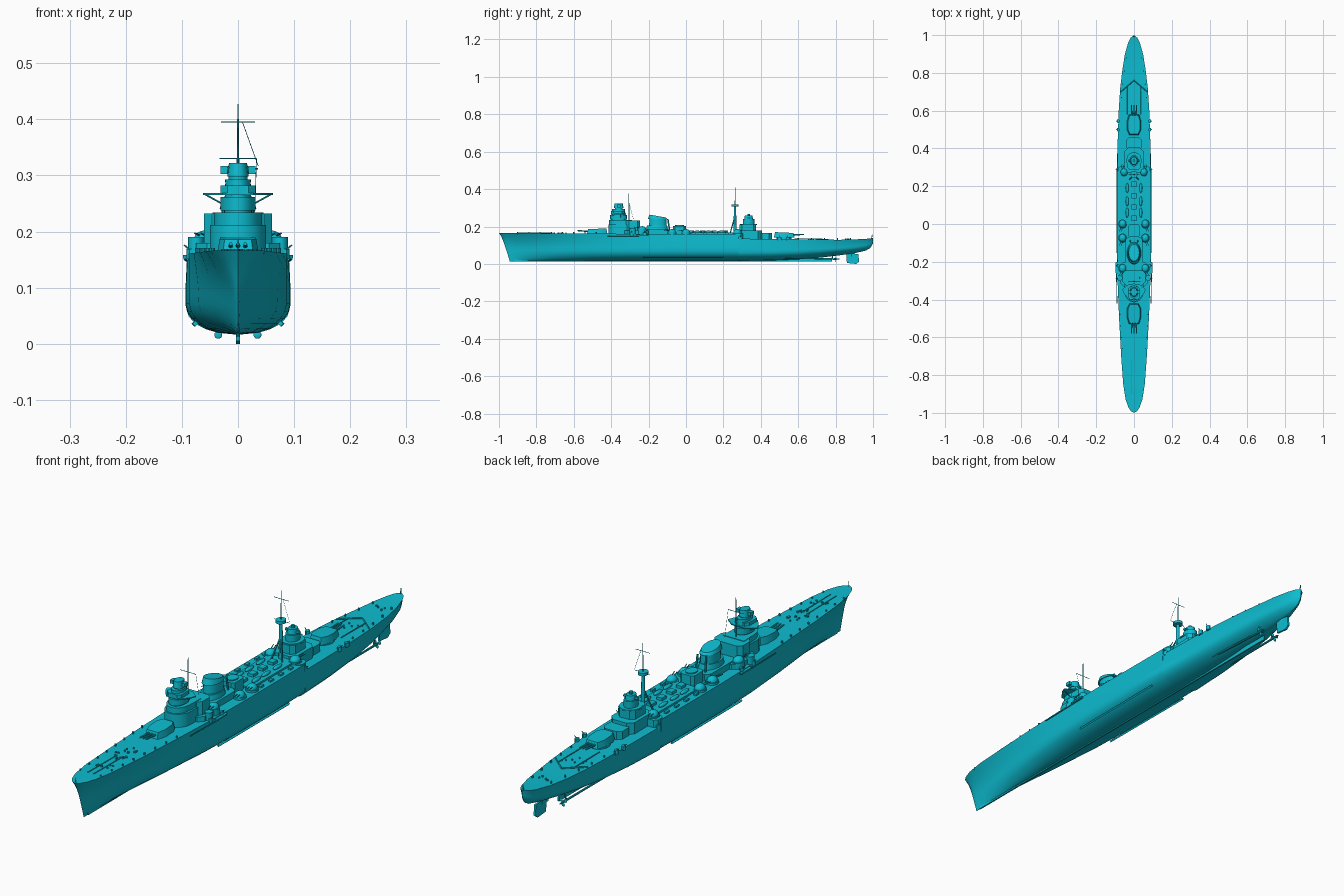
import bpy, bmesh, math, random
from mathutils import Vector, Matrix

random.seed(4)
mat = bpy.data.materials.new("cyan")
mat.diffuse_color = (0.004, 0.51, 0.64, 1)


def finish(name, bm, angle=35):
    bmesh.ops.recalc_face_normals(bm, faces=bm.faces)
    me = bpy.data.meshes.new(name)
    bm.to_mesh(me)
    bm.free()
    ob = bpy.data.objects.new(name, me)
    bpy.context.collection.objects.link(ob)
    me.materials.append(mat)
    bpy.ops.object.select_all(action='DESELECT')
    ob.select_set(True)
    bpy.context.view_layer.objects.active = ob
    bpy.ops.object.shade_smooth_by_angle(angle=math.radians(angle))
    return ob


def prism(name, outline, z0, z1, top=1.0, slope=0.0):
    """Extrude an outline upward; top scales the roof, slope tilts it along y."""
    cx = sum(p[0] for p in outline) / len(outline)
    cy = sum(p[1] for p in outline) / len(outline)
    bm = bmesh.new()
    lo = [bm.verts.new((x, y, z0)) for x, y in outline]
    hi = [bm.verts.new((cx + (x - cx) * top, cy + (y - cy) * top, z1 + slope * (y - cy))) for x, y in outline]
    n = len(lo)
    bm.faces.new(lo)
    bm.faces.new(hi)
    for i in range(n):
        bm.faces.new((lo[i], lo[(i + 1) % n], hi[(i + 1) % n], hi[i]))
    return finish(name, bm)


def rect(x0, x1, y0, y1, c=0.0):
    if c == 0:
        return [(x0, y0), (x1, y0), (x1, y1), (x0, y1)]
    return [(x0 + c, y0), (x1 - c, y0), (x1, y0 + c), (x1, y1 - c),
            (x1 - c, y1), (x0 + c, y1), (x0, y1 - c), (x0, y0 + c)]


def oval(x, y, rx, ry, n=24):
    return [(x + rx * math.cos(2 * math.pi * i / n), y + ry * math.sin(2 * math.pi * i / n)) for i in range(n)]


def rod(name, a, b, r, r2=None, n=8):
    a, b = Vector(a), Vector(b)
    d = b - a
    m = Matrix.Translation((a + b) / 2) @ d.to_track_quat('Z', 'Y').to_matrix().to_4x4()
    bm = bmesh.new()
    bmesh.ops.create_cone(bm, cap_ends=True, segments=n, radius1=r, radius2=r if r2 is None else r2,
                          depth=d.length, matrix=m)
    return finish(name, bm)


def ball(name, c, s):
    bm = bmesh.new()
    bmesh.ops.create_uvsphere(bm, u_segments=16, v_segments=10, radius=1,
                              matrix=Matrix.Translation(c) @ Matrix.Diagonal((*s, 1)))
    return finish(name, bm)


# Hull stations: y, deck half width, deck z, side half width, keel z
ST = [(-1, 0, .166, 0, .012), (-.99, .017, .166, .003, .012), (-.97, .03, .166, .006, .012),
      (-.93, .044, .166, .011, .013), (-.85, .057, .165, .022, .015), (-.7, .068, .163, .044, .016),
      (-.5, .079, .162, .070, .016), (-.3, .087, .161, .087, .016), (-.1, .09, .16, .093, .016),
      (.1, .09, .16, .094, .016), (.28, .089, .16, .092, .016), (.2801, .089, .135, .092, .016),
      (.45, .086, .134, .086, .018), (.6, .081, .132, .077, .024), (.72, .073, .130, .066, .034),
      (.82, .061, .129, .052, .046), (.9, .048, .131, .038, .057), (.96, .031, .134, .022, .071),
      (.985, .019, .136, .012, .085), (1, 0, .138, 0, .11)]
LEVELS = [0, .03, .08, .14, .2, .28, .38, .5, .62, .75, .88, 1]
bm = bmesh.new()
rings = []
for y, deck, zd, side, zk in ST:
    half = []
    n = 1.3 + 0.8 * max(0, 1 - (abs(y) / .95) ** 2)
    lean = 0.058 * max(0, (-y - .6) / .4) ** 2
    for t in LEVELS:
        u = min(1, t / .4)
        x = max(side, .002 if abs(y) < 1 else 0) * (1 - (1 - u) ** n) ** (1 / n)
        v = max(0, (t - .4) / .6)
        x += (deck - side) * v ** 1.7
        half.append((x, y + lean * (1 - t) ** .75, zk + (zd - zk) * t))
    ring = [bm.verts.new(p) for p in reversed(half)]
    ring += [bm.verts.new((-x, yy, z)) for x, yy, z in half[1:]]
    rings.append(ring)
for a, b in zip(rings, rings[1:]):
    for i in range(len(a)):
        j = (i + 1) % len(a)
        bm.faces.new((a[i], a[j], b[j], b[i]))
bmesh.ops.remove_doubles(bm, verts=bm.verts, dist=1e-5)
finish("hull", bm, 40)

# Keel, rudder, shafts, propellers and bilge keels
prism("keel", rect(-.003, .003, -.92, .78), .012, .03)
rod("rudder_post", (0, .885, .04), (0, .885, .075), .005)
bm = bmesh.new()
prof = [(.86, .005), (.91, 0), (.925, .012), (.922, .052), (.875, .058), (.857, .05)]
sides = [[bm.verts.new((s * .004, y, z)) for y, z in prof] for s in (-1, 1)]
for f in sides:
    bm.faces.new(f)
for i in range(6):
    bm.faces.new((sides[0][i], sides[0][i - 1], sides[1][i - 1], sides[1][i]))
finish("rudder", bm)
for s in (-1, 1):
    rod("propeller_shaft", (s * .045, .5, .034), (s * .035, .80, .026), .004)
    rod("shaft_strut", (s * .035, .78, .027), (s * .03, .79, .06), .003)
    rod("propeller_hub", (s * .035, .79, .027), (s * .035, .82, .026), .006, .002)
    for k in range(3):
        a = k * 2 * math.pi / 3 + .5
        ball("propeller_blade", (s * .035 + .011 * math.cos(a), .8, .027 + .011 * math.sin(a)), (.007, .002, .007))
    rod("bilge_keel", (s * .076, -.23, .036), (s * .078, .2, .036), .005, n=4)
    rod("boat_boom", (s * .09, -.42, .15), (s * .093, -.25, .15), .002)

# Main turrets, fore and aft, each with three guns
for pos, z, d in ((-.475, .162, -1), (.525, .142, 1)):
    nm = "fore_" if d < 0 else "aft_"
    prism(nm + "barbette", oval(0, pos, .035, .04), .12, z + .003)
    out = [(-.027, pos + d * .055), (.027, pos + d * .055), (.037, pos + d * .02), (.036, pos - d * .03),
           (.024, pos - d * .055), (-.024, pos - d * .055), (-.036, pos - d * .03), (-.037, pos + d * .02)]
    prism(nm + "turret", out, z, z + .026, .88, .04 * -d)
    for x in (-.013, 0, .013):
        rod(nm + "gun", (x, pos + d * .04, z + .012), (x, pos + d * .105, z + .016), .0045, .003)

# Bridge: house, stepped decks, tower, wings and director
prism("bridge_base", rect(-.075, .075, -.33, -.2, .02), .155, .18)
front = [(.05 * math.cos(a), -.36 + .055 * math.sin(a)) for a in [math.pi + i * math.pi / 10 for i in range(11)]]
prism("bridge_house", front + [(.05, -.25), (-.05, -.25)], .155, .212)
prism("bridge_deckhouse", rect(-.061, .061, -.32, -.245, .015), .175, .232)
prism("bridge_block", [(x * .85, y + .004) for x, y in front] + [(.045, -.29), (-.045, -.29)], .21, .234)
prism("bridge_tower", oval(0, -.36, .025, .038), .23, .29, .9)
prism("bridge_lookout", oval(0, -.36, .031, .045, 16), .238, .262)
bm_out = [(-.062, -.345), (-.055, -.365), (-.028, -.4), (.028, -.4), (.055, -.365), (.062, -.345), (.03, -.32), (-.03, -.32)]
prism("bridge_wings", bm_out, .265, .269)
prism("upper_bridge", rect(-.031, .031, -.4, -.33, .012), .269, .282)
prism("bridge_roof", oval(0, -.36, .023, .035), .288, .293)
prism("director_base", oval(0, -.36, .017, .02), .292, .305)
prism("director", oval(0, -.36, .019, .026, 16), .298, .322, .85)
rod("rangefinder", (-.031, -.36, .31), (.031, -.36, .31), .006)
for s in (-1, 1):
    prism("rangefinder_hood", rect(s * .025 - .006, s * .025 + .006, -.37, -.35), .303, .317)
    rod("wing_brace", (s * .02, -.35, .245), (s * .058, -.35, .266), .0015)
    prism("bridge_side_tub", oval(s * .075, -.285, .014, .016, 12), .16, .19)

# Foremast with yard and stays
rod("foremast", (0, -.305, .23), (0, -.305, .385), .0025, .001)
rod("foremast_yard", (-.033, -.305, .33), (.033, -.305, .33), .001)
rod("foremast_stay", (.033, -.305, .33), (.03, -.28, .235), .0006, n=4)

# Funnel with sloping cap, and its deckhouses
prism("funnel_house", rect(-.046, .046, -.25, -.07, .015), .155, .185)
prism("funnel_base", oval(0, -.155, .038, .06), .18, .205, .9)
prism("funnel", oval(0, -.15, .03, .047), .2, .247, .97, -.15)
prism("funnel_cap", oval(0, -.152, .033, .052), .24, .256, .85, -.15)
for s in (-1, 1):
    rod("funnel_pipe", (s * .02, -.088, .18), (s * .018, -.097, .24), .004)
prism("vent_house", rect(-.03, .03, -.07, .0, .01), .155, .203)
prism("vent_trunk", oval(0, -.035, .02, .025), .2, .207)
prism("midships_house", rect(-.055, .055, 0, .27, .01), .155, .167)

# Secondary gun mounts along both sides
mounts = [(.06, .0, .162), (.06, -.075, .162), (.06, -.235, .178), (.052, .275, .162)]
for mx, my, mz in mounts:
    for s in (-1, 1):
        x = s * mx
        prism("mount_ring", oval(x, my, .023, .025, 16), .155, mz + .006)
        ball("mount_shield", (x, my, mz + .006), (.019, .022, .018))
        for o in (-.005, .005):
            d = -1 if my < .1 else 1
            rod("mount_gun", (x + o, my, mz + .014), (x + o + s * .012, my + d * .04, mz + .019), .0022, .0015, 6)
for s in (-1, 1):
    prism("side_platform", rect(s * .083 - .015, s * .083 + .015, -.265, -.2, .006), .152, .158)
    for y in (-.29, -.22, .29, .5, .545):
        z = .16 if y < .28 else .135
        prism("light_gun_tub", oval(s * .084, y, .008, .01, 10), z - .008, z + .009)
        rod("light_gun", (s * .084, y, z + .006), (s * .096, y, z + .016), .0015, n=6)

# Ship's boats, hatches and vents amidships
for s in (-1, 1):
    for y in (.06, .12, .19):
        ball("boat", (s * .036, y, .171), (.008, .026, .007))
    for y in (.04, .1, .16, .22):
        prism("side_locker", rect(s * .072 - .005, s * .072 + .005, y - .01, y + .01), .158, .167)
for y in (.03, .09, .15, .21):
    prism("hatch", rect(-.012, .012, y - .014, y + .014), .165, .178)

# Aft superstructure
prism("aft_platform", rect(-.086, .086, .255, .305, .012), .13, .163)
prism("aft_house", rect(-.05, .05, .27, .405, .02), .13, .178)
prism("aft_upper_house", rect(-.036, .036, .285, .375, .015), .175, .212)
prism("aft_lower_house", rect(-.04, .04, .39, .46, .015), .13, .165)
prism("aft_gallery", oval(0, .335, .04, .045), .208, .214)
prism("aft_tower", oval(0, .335, .024, .03), .21, .24)
prism("aft_director", oval(0, .335, .02, .024, 16), .236, .258, .85)
rod("aft_rangefinder", (-.03, .335, .245), (.03, .335, .245), .006)
rod("aft_sight", (0, .335, .255), (0, .335, .268), .007)

# Mainmast with top, yard and stays
rod("mainmast", (0, .262, .16), (0, .262, .31), .008, .006, 12)
prism("mast_top", oval(0, .262, .018, .02, 16), .306, .317)
rod("topmast", (0, .262, .31), (0, .265, .427), .0025, .001)
rod("topmast_yard", (-.03, .264, .395), (.03, .264, .395), .001)
rod("topmast_stay", (.008, .264, .395), (.036, .262, .317), .0006, n=4)
rod("mast_top_arm", (-.03, .262, .312), (.036, .262, .312), .001)
for s in (-1, 1):
    rod("mast_leg", (s * .025, .235, .16), (0, .26, .25), .003)

# Breakwater on the quarterdeck, deck rails, staffs
for s in (-1, 1):
    rod("aft_breakwater", (0, .76, .131), (s * .07, .7, .133), .0025, n=4)
    rod("deck_rail", (s * .036, .58, .135), (s * .036, .73, .134), .002, n=4)
    rod("anchor_chain", (s * .012, -.9, .167), (s * .012, -.72, .165), .002, n=6)
    for i in range(8):
        y = -.9 + i * .06
        w = .044 + .03 * min(1, (y + .9) / .4)
        rod("bollard", (s * w, y, .16), (s * w, y, .171), .003, n=8)
    for i in range(5):
        y = .6 + i * .07
        w = .07 - .03 * (i / 4) ** 1.5
        rod("aft_bollard", (s * w, y, .128), (s * w, y, .139), .003, n=8)
rod("jackstaff", (0, -.992, .165), (0, -.992, .185), .001)
rod("ensign_staff", (0, .992, .135), (0, .996, .158), .002)
for i in range(22):
    x, y = random.uniform(-.03, .03), random.uniform(-.85, -.62)
    rod("foredeck_vent", (x, y, .16), (x, y, .169), random.uniform(.002, .005), n=8)
for i in range(12):
    x, y = random.uniform(-.04, .04), random.uniform(.62, .88)
    rod("quarterdeck_vent", (x, y, .127), (x, y, .136), random.uniform(.002, .004), n=8)
